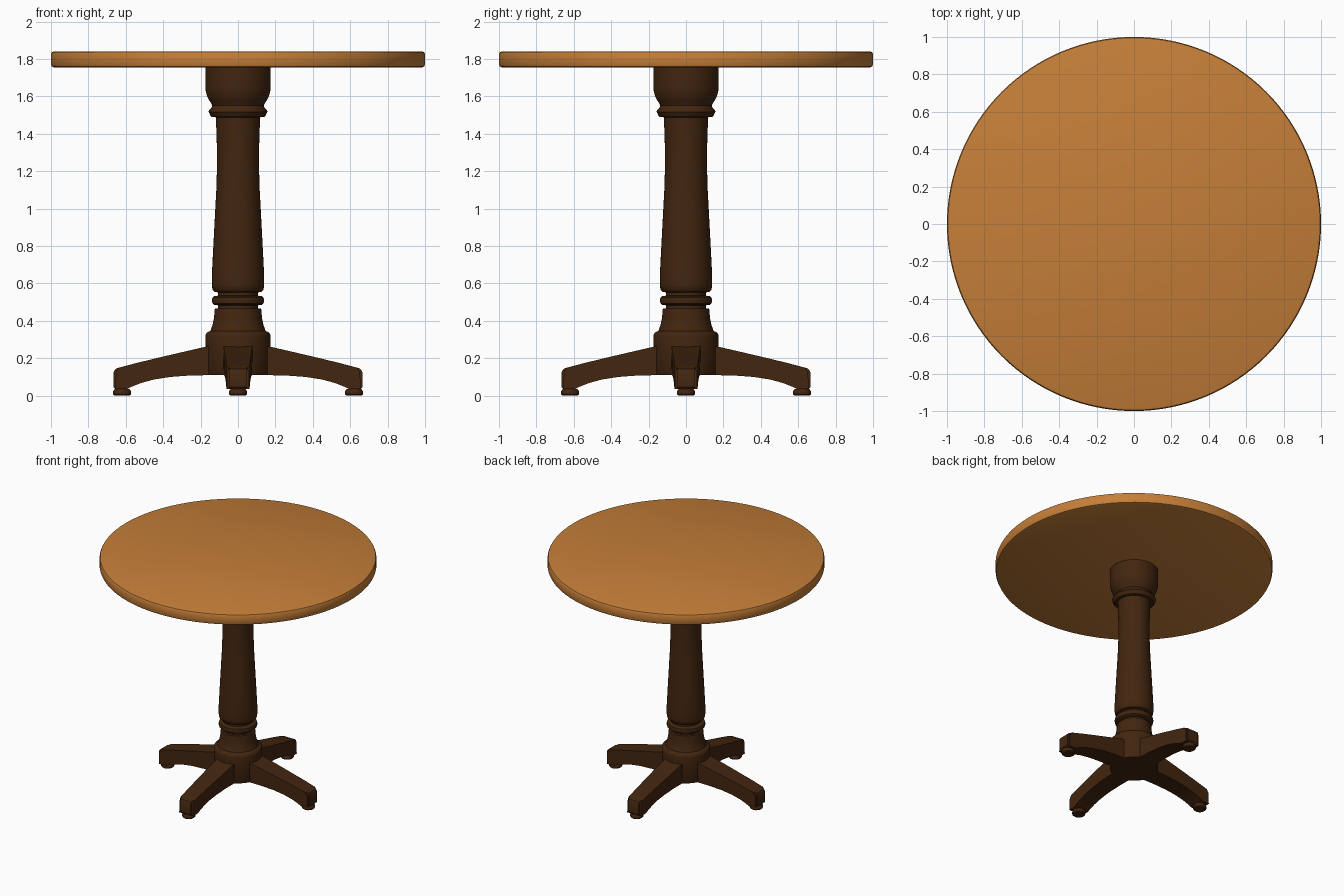
import bpy, bmesh, math
from mathutils import Matrix

if "Cube" in bpy.data.objects:
    bpy.data.objects.remove(bpy.data.objects["Cube"])


def material(name, rgb):
    m = bpy.data.materials.new(name)
    m.diffuse_color = (*rgb, 1)
    m.use_nodes = True
    m.node_tree.nodes["Principled BSDF"].inputs["Base Color"].default_value = m.diffuse_color
    return m


honey = material("honey wood", (0.56, 0.21, 0.04))
dark = material("dark wood", (0.055, 0.019, 0.005))


def finish(name, bm, mat, angle=35):
    bmesh.ops.recalc_face_normals(bm, faces=bm.faces)
    me = bpy.data.meshes.new(name)
    bm.to_mesh(me)
    bm.free()
    me.materials.append(mat)
    ob = bpy.data.objects.new(name, me)
    bpy.context.collection.objects.link(ob)
    bpy.ops.object.select_all(action='DESELECT')
    ob.select_set(True)
    bpy.context.view_layer.objects.active = ob
    bpy.ops.object.shade_smooth_by_angle(angle=math.radians(angle))
    return ob


def lathe(name, profile, mat, steps=64, x=0, y=0):
    """Closed solid of revolution from (radius, z) points."""
    bm = bmesh.new()
    rings = [[bm.verts.new((x + r * math.cos(2 * math.pi * i / steps),
                            y + r * math.sin(2 * math.pi * i / steps), z))
              for i in range(steps)] for r, z in profile]
    for a, b in zip(rings, rings[1:]):
        for i in range(steps):
            j = (i + 1) % steps
            bm.faces.new((a[i], a[j], b[j], b[i]))
    bm.faces.new(rings[0])
    bm.faces.new(rings[-1])
    return finish(name, bm, mat)


# Round top with softened rims
lathe("table_top", [(0.985, 1.755), (0.995, 1.759), (1.0, 1.77), (1.0, 1.825),
                    (0.995, 1.836), (0.985, 1.84)], honey, 128)

# Turned pedestal, from the hub up to the capital
lathe("pedestal", [
    (0.172, 0.11), (0.175, 0.115), (0.175, 0.315), (0.172, 0.33), (0.163, 0.34),
    (0.148, 0.345), (0.137, 0.375), (0.129, 0.41), (0.124, 0.465), (0.108, 0.467),
    (0.108, 0.483), (0.125, 0.484), (0.136, 0.492), (0.14, 0.508), (0.136, 0.525),
    (0.125, 0.533), (0.108, 0.534), (0.108, 0.552), (0.125, 0.555), (0.136, 0.567),
    (0.14, 0.59), (0.14, 0.64), (0.133, 0.78), (0.124, 0.95), (0.116, 1.1),
    (0.113, 1.2), (0.113, 1.33), (0.118, 1.488), (0.14, 1.49), (0.149, 1.498),
    (0.152, 1.51), (0.158, 1.517), (0.152, 1.53), (0.143, 1.538), (0.138, 1.55),
    (0.143, 1.562), (0.155, 1.58), (0.166, 1.603), (0.173, 1.63), (0.175, 1.66),
    (0.175, 1.757)], dark)

# Side outline of a leg: distance from the centre, height
top_edge = [(0.10, 0.275), (0.17, 0.262), (0.30, 0.232), (0.42, 0.204),
            (0.54, 0.175), (0.635, 0.15), (0.655, 0.143), (0.665, 0.125)]
under_edge = [(0.665, 0.045), (0.655, 0.034), (0.595, 0.034), (0.57, 0.047),
              (0.52, 0.067), (0.45, 0.086), (0.36, 0.1), (0.25, 0.108), (0.10, 0.11)]


def leg(name, angle):
    bm = bmesh.new()
    sides = []
    for s in (-1, 1):
        sides.append([bm.verts.new((d, s * (0.077 - 0.018 * max(0, d - 0.17) / 0.5), z))
                      for d, z in top_edge + under_edge])
    a, b = sides
    for i in range(len(a)):
        j = (i + 1) % len(a)
        bm.faces.new((a[i], a[j], b[j], b[i]))
    bm.faces.new(a)
    bm.faces.new(b)
    # Chamfer the two long upper edges and the toe
    n = len(top_edge)
    rim = [e for e in bm.edges for v in (a, b)
           if any(set(e.verts) == {v[i], v[i + 1]} for i in range(n))]
    bmesh.ops.bevel(bm, geom=rim, offset=0.012, segments=2, affect='EDGES')
    bmesh.ops.rotate(bm, verts=bm.verts, cent=(0, 0, 0),
                     matrix=Matrix.Rotation(angle, 3, 'Z'))
    finish(name, bm, dark, 30)


# Four legs, each on a round foot pad
for k, side in enumerate(("right", "back", "left", "front")):
    t = k * math.pi / 2
    leg(side + "_leg", t)
    lathe(side + "_foot", [(0.04, 0.0), (0.047, 0.006), (0.049, 0.014), (0.047, 0.024),
                           (0.04, 0.036)], dark, 24,
          0.62 * math.cos(t), 0.62 * math.sin(t))
